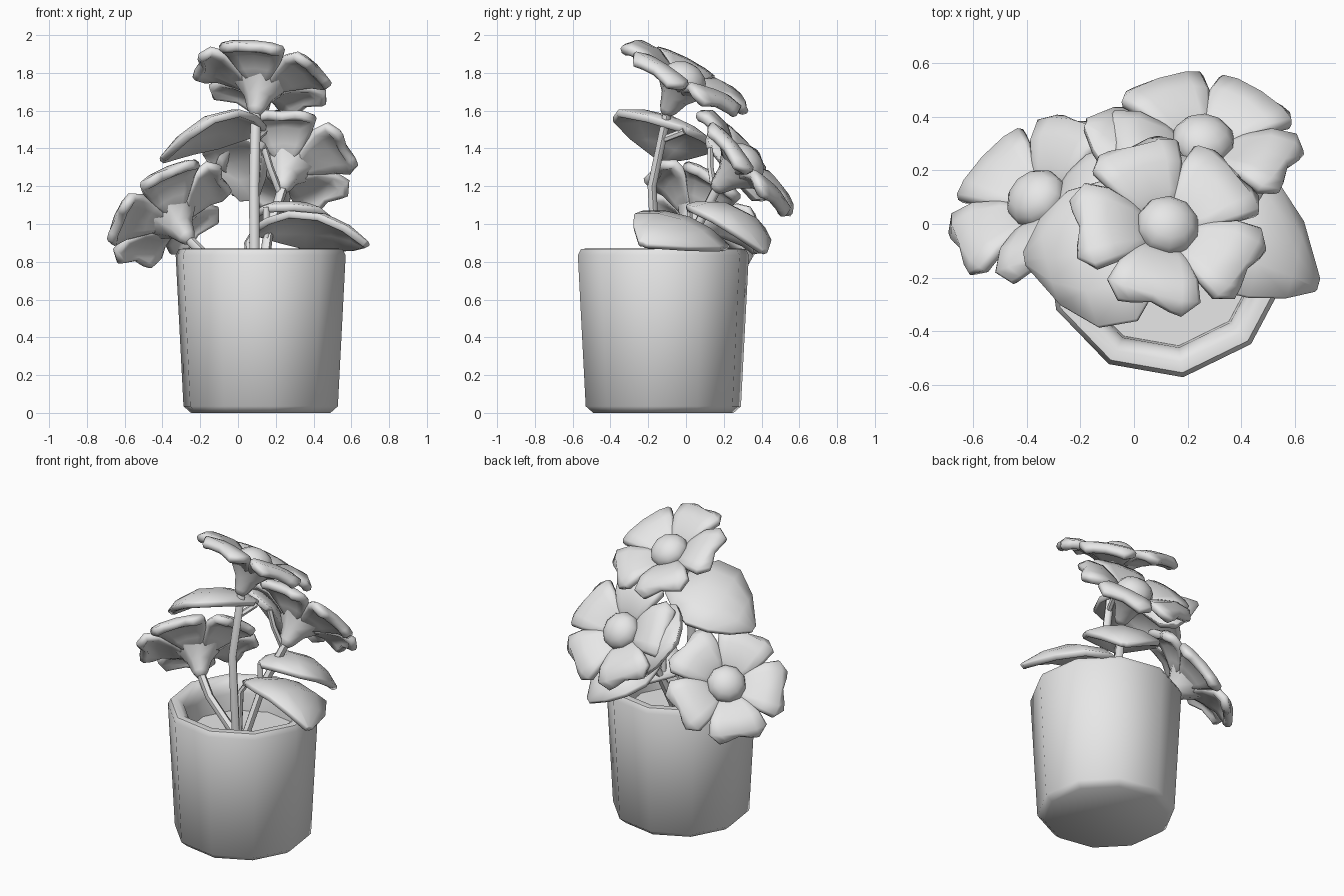
import bpy, bmesh, math
from mathutils import Vector, Matrix

cube = bpy.data.objects.get("Cube")
if cube:
    bpy.data.objects.remove(cube)

grey = bpy.data.materials.new("plain grey")
grey.use_nodes = True
grey.diffuse_color = (0.8, 0.8, 0.8, 1)
grey.node_tree.nodes["Principled BSDF"].inputs["Base Color"].default_value = (0.8, 0.8, 0.8, 1)


def finish(name, bm, angle=60, thick=0.0):
    """Turn a bmesh into a shaded object, optionally thickened with soft edges."""
    bmesh.ops.remove_doubles(bm, verts=bm.verts, dist=0.0005)
    bmesh.ops.recalc_face_normals(bm, faces=bm.faces)
    mesh = bpy.data.meshes.new(name)
    bm.to_mesh(mesh)
    bm.free()
    mesh.materials.append(grey)
    ob = bpy.data.objects.new(name, mesh)
    bpy.context.collection.objects.link(ob)
    bpy.ops.object.select_all(action='DESELECT')
    ob.select_set(True)
    bpy.context.view_layer.objects.active = ob
    bpy.ops.object.shade_smooth_by_angle(angle=math.radians(angle))
    if thick:
        solid = ob.modifiers.new("thickness", 'SOLIDIFY')
        solid.thickness = thick
        solid.offset = 0
        soft = ob.modifiers.new("soft edge", 'BEVEL')
        soft.width = thick * 0.3
        soft.segments = 1
        soft.limit_method = 'ANGLE'
        soft.angle_limit = math.radians(60)
    return ob


def skin(bm, rows, closed=False):
    """Bridge rows of points with quads."""
    rows = [[bm.verts.new(p) for p in row] for row in rows]
    for a, b in zip(rows, rows[1:]):
        n = len(a)
        for i in range(n if closed else n - 1):
            j = (i + 1) % n
            bm.faces.new((a[i], a[j], b[j], b[i]))
    return rows


def ring(centre, u, v, radius, sides, turn=0.0):
    angles = [turn + math.tau * i / sides for i in range(sides)]
    return [centre + (u * math.cos(a) + v * math.sin(a)) * radius for a in angles]


def lathe(name, profile, frame, sides, turn=0.0, angle=60):
    """Revolve (radius, height) pairs about the z axis of a frame."""
    bm = bmesh.new()
    X, Y = Vector((1, 0, 0)), Vector((0, 1, 0))
    rows = [ring(Vector((0, 0, h)), X, Y, r, sides, turn) for r, h in profile]
    rows = skin(bm, rows, True)
    bm.faces.new(rows[0])
    bm.faces.new(rows[-1])
    bm.transform(frame)
    return finish(name, bm, angle)


def tube(name, points, radius=0.027, sides=6):
    """Thin stalk through a few points."""
    pts = [Vector(p) for p in points]
    bm = bmesh.new()
    rows = []
    for i, p in enumerate(pts):
        d = (pts[min(i + 1, len(pts) - 1)] - pts[max(i - 1, 0)]).normalized()
        u = d.cross(Vector((0, 1, 0))).normalized()
        rows.append(ring(p, u, d.cross(u), radius, sides))
    rows = skin(bm, rows, True)
    bm.faces.new(rows[0])
    bm.faces.new(rows[-1])
    return finish(name, bm)


# Petal rows: distance from the axis, half width, height, middle setback
PETAL = [(0.05, 0.035, 0.125, 0), (0.15, 0.108, 0.185, 0), (0.245, 0.152, 0.22, 0),
         (0.33, 0.178, 0.215, 0.015), (0.375, 0.12, 0.18, 0.05)]
COLUMNS = (-1, -0.6, 0, 0.6, 1)


def flower(name, base, axis, guide, phase):
    """Five heart-shaped petals around a ball, on a flared calyx."""
    n = Vector(axis).normalized()
    g = Vector(guide)
    e1 = (g - n * g.dot(n)).normalized()
    frame = Matrix((e1, n.cross(e1), n)).transposed().to_4x4()
    frame.translation = Vector(base)
    bm = bmesh.new()
    for k in range(5):
        spin = Matrix.Rotation(math.radians(phase + 72 * k), 4, 'Z')
        rows = []
        for r, w, h, notch in PETAL:
            rows.append([frame @ spin @ Vector((
                r - notch * (1 - abs(c)) - 0.2 * w * c * c, w * c, h - 0.1 * w * c * c))
                for c in COLUMNS])
        skin(bm, rows)
    finish(name + "_petals", bm, 60, 0.055)
    lathe(name + "_calyx", [(0.027, -0.03), (0.048, 0.0), (0.075, 0.07), (0.14, 0.145), (0.04, 0.17)],
          frame, 8)
    bm = bmesh.new()
    bmesh.ops.create_uvsphere(bm, u_segments=10, v_segments=8, radius=0.12)
    bm.transform(frame @ Matrix.Translation((0, 0, 0.185)) @ Matrix.Diagonal((1, 1, 0.75, 1)))
    finish(name + "_centre", bm)


def leaf(name, base, tip, side, arch, bow=0.0):
    """Broad pointed leaf, arched along its length, bowed sideways and rounded across."""
    base, tip, side = Vector(base), Vector(tip), Vector(side)
    up = (tip - base).cross(side).normalized()
    if up.z < 0:
        up = -up
    bm = bmesh.new()
    rows = []
    for t, w in ((0, 0.1), (0.15, 0.6), (0.35, 1), (0.6, 0.97), (0.82, 0.62), (1, 0.08)):
        mid = base.lerp(tip, t) + (up * arch + side * bow) * 4 * t * (1 - t)
        rows.append([mid + side * w * c - up * 0.065 * w * c * c for c in (-1, -0.5, 0, 0.5, 1)])
    skin(bm, rows)
    finish(name, bm, 60, 0.04)


# Pot and soil
pot_frame = Matrix.Translation((0.12, -0.12, 0))
turn = math.radians(-82)
lathe("pot", [(0.375, 0), (0.415, 0.035), (0.457, 0.835), (0.44, 0.868), (0.4, 0.87),
              (0.362, 0.84), (0.345, 0.78), (0.335, 0.62)], pot_frame, 10, turn)
lathe("soil", [(0.34, 0.64), (0.34, 0.67)], pot_frame, 10, turn, 30)

# Flowers
back_guide = (-1, -1, 0)
flower("top_flower", (0.095, -0.095, 1.605), (0.17, 0.47, 0.87), (1, 0, 0), 43)
flower("right_flower", (-0.27, -0.01, 0.93), (-0.5, 0.55, 0.65), back_guide, -12)
flower("back_flower", (0.24, 0.17, 1.2), (0.1, 0.75, 0.65), back_guide, 50)

# Stems
tube("top_stem", [(0.09, -0.15, 0.65), (0.085, -0.18, 1.2), (0.095, -0.095, 1.605)])
tube("right_stem", [(0.06, -0.12, 0.65), (-0.16, -0.07, 0.82), (-0.27, -0.01, 0.93)])
tube("back_stem", [(0.12, -0.09, 0.65), (0.16, 0.04, 0.95), (0.24, 0.17, 1.2)])
tube("upper_leaf_stalk", [(0.085, -0.14, 1.44), (0.14, -0.01, 1.49)], 0.018)
tube("back_leaf_stalk", [(0.22, 0.15, 1.17), (0.17, 0.13, 1.3), (0.14, 0.13, 1.4)], 0.018)
tube("low_leaf_stalk", [(0.15, 0.02, 0.92), (0.15, 0.02, 1.09)], 0.018)
tube("left_leaf_stalk", [(0.08, -0.1, 0.65), (0.05, -0.04, 0.9), (0.1, -0.03, 0.98)], 0.018)

# Leaves
leaf("upper_leaf", (0.14, -0.01, 1.5), (-0.4, -0.13, 1.34), (0.06, -0.26, 0.09), 0.11, 0.25)
leaf("left_leaf", (0.08, -0.03, 0.96), (0.68, -0.23, 0.89), (-0.05, -0.23, 0.09), 0.135, -0.35)
leaf("back_leaf", (0.14, 0.13, 1.4), (-0.18, 0.37, 1.37), (-0.06, -0.12, 0.18), 0.04, -0.4)
leaf("low_back_leaf", (0.15, 0.02, 1.08), (0.42, 0.41, 0.85), (0.18, -0.14, 0.03), 0.12)
